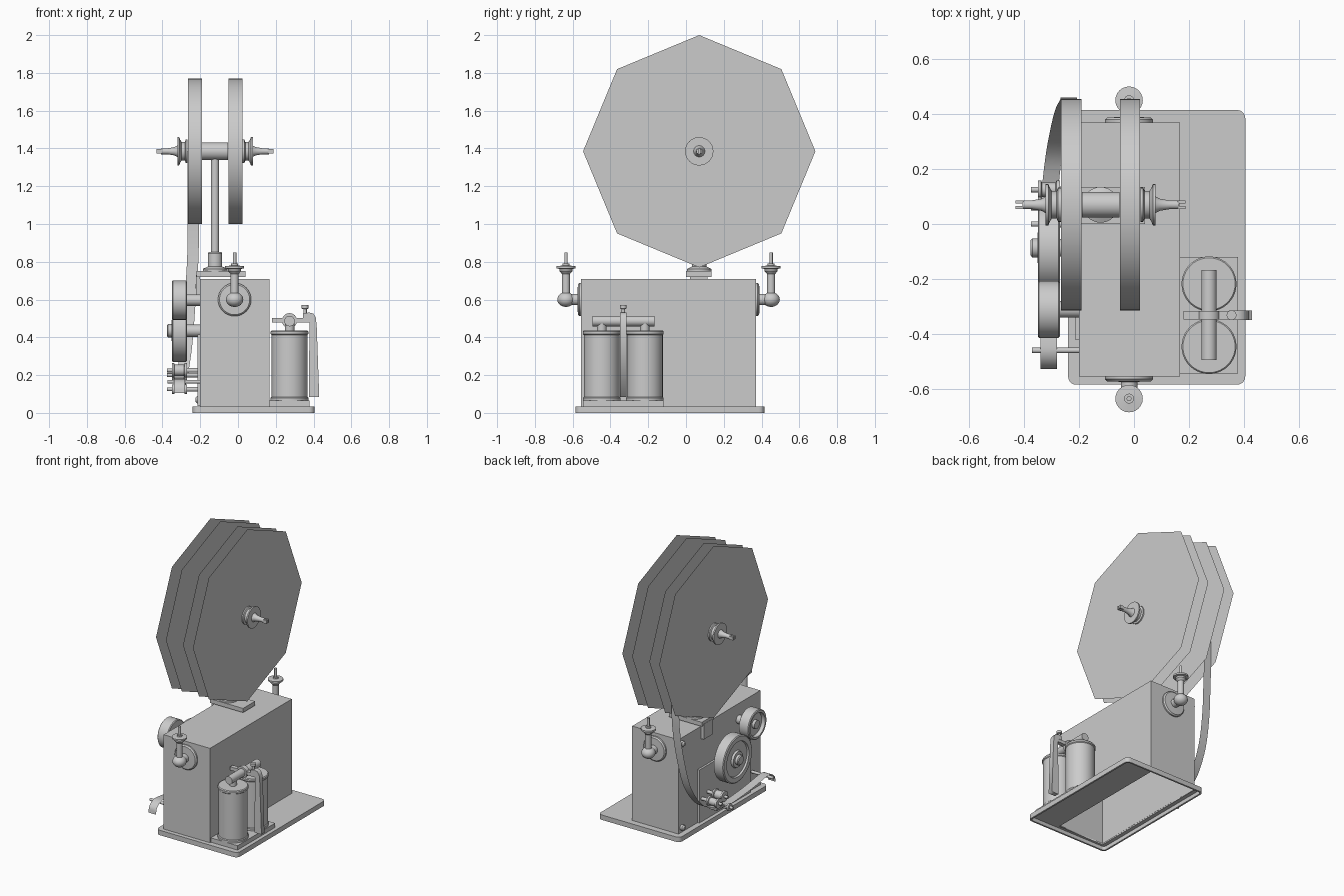
import bpy, bmesh
from math import pi, sin, cos
from mathutils import Matrix, Vector

if "Cube" in bpy.data.objects:
    bpy.data.objects.remove(bpy.data.objects["Cube"])

ROT = {'X': Matrix.Rotation(pi / 2, 4, 'Y'), 'Y': Matrix.Rotation(-pi / 2, 4, 'X'), 'Z': Matrix()}


def finish(name, bm, smooth=True):
    bmesh.ops.recalc_face_normals(bm, faces=bm.faces)
    me = bpy.data.meshes.new(name)
    bm.to_mesh(me)
    bm.free()
    ob = bpy.data.objects.new(name, me)
    bpy.context.collection.objects.link(ob)
    if smooth:
        bpy.ops.object.select_all(action='DESELECT')
        ob.select_set(True)
        bpy.context.view_layer.objects.active = ob
        bpy.ops.object.shade_smooth_by_angle(angle=0.6)
    return ob


def box(name, x, y, z, bevel=0, open_bottom=False):
    bm = bmesh.new()
    bmesh.ops.create_cube(bm, size=1)
    for v in bm.verts:
        v.co = [a + (b - a) * (c + .5) for (a, b), c in zip((x, y, z), v.co)]
    if open_bottom:
        bmesh.ops.delete(bm, geom=[min(bm.faces, key=lambda f: f.calc_center_median().z)], context='FACES_ONLY')
    if bevel:
        bmesh.ops.bevel(bm, geom=bm.edges[:], offset=bevel, segments=1, affect='EDGES')
    return finish(name, bm, False)


def lathe(name, axis, loc, prof, n=32):
    """Turn (radius, position along axis) points; end rings are capped."""
    bm = bmesh.new()
    rings = [[bm.verts.new((r * cos(2 * pi * i / n), r * sin(2 * pi * i / n), h)) for i in range(n)]
             for r, h in prof]
    for a, b in zip(rings, rings[1:]):
        for i in range(n):
            bm.faces.new((a[i], a[i - 1], b[i - 1], b[i]))
    bm.faces.new(rings[0])
    bm.faces.new(rings[-1])
    bmesh.ops.transform(bm, matrix=Matrix.Translation(loc) @ ROT[axis], verts=bm.verts)
    return finish(name, bm)


def rod(name, axis, loc, r, a, b, n=20):
    return lathe(name, axis, loc, [(r, a), (r, b)], n)


def rect(x, y, r=0):
    if not r:
        return [(x[0], y[0]), (x[1], y[0]), (x[1], y[1]), (x[0], y[1])]
    cs = [(x[1] - r, y[1] - r), (x[0] + r, y[1] - r), (x[0] + r, y[0] + r), (x[1] - r, y[0] + r)]
    return [(cx + r * cos((q + k / 5) * pi / 2), cy + r * sin((q + k / 5) * pi / 2))
            for q, (cx, cy) in enumerate(cs) for k in range(6)]


def plate(name, outlines, thick, loc, rot=(0, 0, 0)):
    """Filled flat outline (with holes) given thickness."""
    cu = bpy.data.curves.new(name, 'CURVE')
    cu.dimensions, cu.fill_mode, cu.extrude = '2D', 'BOTH', thick / 2
    for pts in outlines:
        s = cu.splines.new('POLY')
        s.points.add(len(pts) - 1)
        for p, c in zip(s.points, pts):
            p.co = (*c, 0, 1)
        s.use_cyclic_u = True
    ob = bpy.data.objects.new(name, cu)
    ob.location, ob.rotation_euler = loc, rot
    bpy.context.collection.objects.link(ob)
    bpy.ops.object.select_all(action='DESELECT')
    ob.select_set(True)
    bpy.context.view_layer.objects.active = ob
    bpy.ops.object.convert(target='MESH')
    return ob


def strip(name, pts, width, steps=5):
    """Film ribbon through (x_left, y, z) points, smoothed as a Catmull-Rom curve."""
    P = [Vector(p) for p in pts]
    P = [2 * P[0] - P[1]] + P + [2 * P[-1] - P[-2]]
    path = []
    for a, b, c, d in zip(P, P[1:], P[2:], P[3:]):
        for k in range(steps):
            t = k / steps
            path.append(.5 * (2 * b + (c - a) * t + (2 * a - 5 * b + 4 * c - d) * t * t
                              + (3 * b - a - 3 * c + d) * t ** 3))
    path.append(P[-2])
    bm = bmesh.new()
    rows = [(bm.verts.new(p), bm.verts.new(p + Vector((width, 0, 0)))) for p in path]
    for a, b in zip(rows, rows[1:]):
        bm.faces.new((a[0], a[1], b[1], b[0]))
    return finish(name, bm)


# hollow base and open-bottomed housing
BX, BY = (-.2, .167), (-.555, .37)
outer = rect((-.24, .405), (-.585, .415), .03)
plate("base_top", [outer, rect(BX, BY)], .008, (0, 0, .031))
plate("base_rim", [outer, rect((-.228, .393), (-.573, .403), .02)], .03, (0, 0, .015))
box("housing", BX, BY, (.03, .71), open_bottom=True)
box("side_plate", (-.215, -.199), (-.42, .155), (.036, .415))
for z in (.07, .67):
    lathe("side_screw", 'X', (0, .335, z), [(.01, -.225), (.02, -.215), (.02, -.198)], 16)

# reel stand
RY, RZ, RX = .07, 1.385, -.1215
box("stand_plate", (-.22, .04), (0, .135), (.72, .75))
box("stand_flap", (-.222, -.2), (.02, .115), (.62, .73))
lathe("stand_post", 'Z', (RX, RY, 0),
      [(.065, .75), (.065, .762), (.038, .775), (.038, .845), (.032, .853), (.021, .853), (.021, 1.36)])
rod("reel_axle_tube", 'X', (0, RY, RZ), .047, -.19, -.053)

# two reels, mirrored about the stand
for s in (-1, 1):
    rod("film_roll", 'X', (RX, RY, RZ), .385, s * .07, s * .144, 64)
    for d in (.068, .146):
        bm = bmesh.new()
        bmesh.ops.create_circle(bm, cap_ends=True, segments=8, radius=.615)
        bmesh.ops.transform(bm, matrix=Matrix.Translation((RX + s * d, RY, RZ)) @ ROT['X'], verts=bm.verts)
        finish("reel_flange", bm, False)
    lathe("reel_hub", 'X', (RX, RY, RZ),
          [(r, s * h) for r, h in ((.062, .145), (.062, .155), (.05, .16), (.05, .178), (.062, .185),
                                   (.075, .19), (.075, .2), (.03, .2), (.022, .215), (.016, .25), (.016, .285))])
    for k in (-1, 1):
        box("axle_fork", sorted((RX + s * .28, RX + s * .309)),
            sorted((RY + k * .004, RY + k * .015)), (RZ - .012, RZ + .012))

# lamp brackets at front and back, mirrored about the housing
MY = -.0925
for s in (-1, 1):
    kx, ky, kz = -.018, MY + s * .543, .6
    lathe("bracket_disc", 'Y', (kx, MY, kz),
          [(.088, s * .46), (.088, s * .472), (.08, s * .48), (.03, s * .482), (.03, s * .54)])
    bm = bmesh.new()
    bmesh.ops.create_uvsphere(bm, u_segments=24, v_segments=12, radius=.046)
    bmesh.ops.transform(bm, matrix=Matrix.Translation((kx, ky, kz)) @ Matrix.Diagonal((1, 1, .85, 1)), verts=bm.verts)
    finish("bracket_elbow", bm)
    lathe("bracket_spindle", 'Z', (kx, ky, 0),
          [(.021, .61), (.021, .735), (.034, .75), (.034, .762), (.05, .765), (.05, .777), (.018, .78),
           (.018, .79), (.009, .79), (.009, .85)], 24)

# pair of canisters with clamp
CX, CY = .273, -.332
box("canister_base", (.16, .378), (-.545, -.12), (.034, .066))
for s in (-1, 1):
    lathe("canister", 'Z', (CX, CY + s * .114, 0),
          [(.1, .065), (.1, .08), (.095, .085), (.095, .413), (.1, .418), (.1, .43), (.095, .436)], 40)
    rod("canister_neck", 'Z', (CX, CY + s * .114, 0), .025, .43, .48)
rod("canister_crossbar", 'Y', (CX, 0, .486), .028, -.495, -.167)
lathe("clamp_ring", 'Y', (CX, CY, .488), [(.04, -.016), (.04, .016)])
box("clamp_bar", (.18, .385), (CY - .015, CY + .015), (.479, .503))
plate("clamp_arm", [[(.345, .5), (.345, .525), (.375, .532), (.398, .526), (.412, .505), (.417, .45),
                     (.43, .085), (.375, .085), (.378, .42), (.378, .48), (.37, .5)]],
      .034, (0, CY, 0), (pi / 2, 0, 0))
lathe("clamp_screw", 'Z', (.355, CY, 0), [(.009, .48), (.009, .55), (.018, .552), (.018, .57)], 16)

# drive pulleys on the left side
lathe("upper_pulley", 'X', (0, -.311, .597),
      [(.03, -.2), (.03, -.27), (.098, -.27), (.104, -.275), (.104, -.345), (.098, -.35), (.084, -.35),
       (.08, -.325), (.03, -.325), (.03, -.345)], 40)
lathe("large_pulley", 'X', (0, -.087, .435),
      [(.032, -.2), (.032, -.27), (.158, -.27), (.165, -.275), (.165, -.345), (.158, -.35), (.125, -.35),
       (.12, -.338), (.06, -.338), (.055, -.352), (.035, -.352), (.035, -.37), (.028, -.376)], 48)

# film sprocket, guide rollers and pegs
for y, z, r in ((.125, .2, .026), (.06, .225, .03), (.0, .125, .018)):
    lathe("guide_roller", 'X', (0, y, z),
          [(.012, -.2), (.012, -.27), (r + .008, -.27), (r + .008, -.282), (r, -.285), (r, -.335),
           (r + .008, -.338), (r + .008, -.35), (.01, -.35), (.01, -.375)], 20)
box("film_gate", (-.34, -.275), (.045, .135), (.145, .165), .004)
rod("film_peg", 'X', (0, -.46, .165), .01, -.372, -.2, 16)

# film running down from the reel, through the gate and out over the peg
strip("film_strip", [(-.267, .455, 1.385), (-.267, .46, 1.0), (-.27, .45, .8), (-.285, .42, .58),
                     (-.3, .365, .38), (-.32, .26, .23), (-.335, .13, .165), (-.338, .03, .142),
                     (-.34, -.05, .14), (-.34, -.25, .155), (-.34, -.42, .178), (-.34, -.48, .175),
                     (-.34, -.518, .145), (-.34, -.527, .105)], .06)
